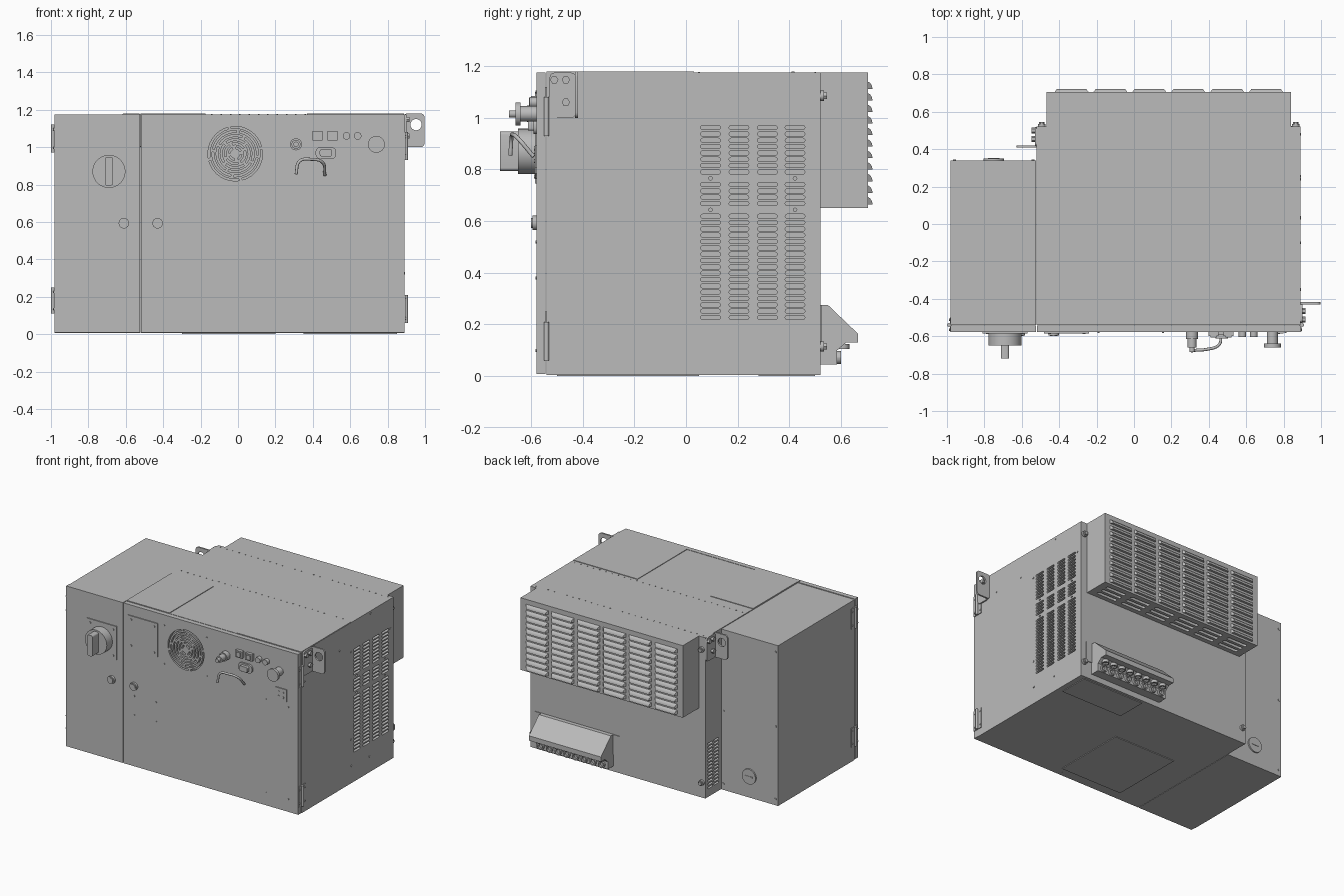
import bpy, bmesh, math
from mathutils import Matrix

cube = bpy.data.objects.get("Cube")
if cube:
    bpy.data.objects.remove(cube, do_unlink=True)

grey = bpy.data.materials.new("cabinet grey")
grey.use_nodes = True
grey.diffuse_color = (0.5, 0.5, 0.5, 1)
grey.node_tree.nodes["Principled BSDF"].inputs["Base Color"].default_value = grey.diffuse_color


# Helpers: every shape is a profile extruded along one axis
def prism(bm, pts, axis, a, b):
    def place(u, v, w):
        return {"x": (w, u, v), "y": (u, w, v), "z": (u, v, w)}[axis]
    lo = [bm.verts.new(place(u, v, a)) for u, v in pts]
    hi = [bm.verts.new(place(u, v, b)) for u, v in pts]
    faces = [bm.faces.new(lo), bm.faces.new(hi)]
    for i in range(len(pts)):
        j = (i + 1) % len(pts)
        faces.append(bm.faces.new((lo[i], lo[j], hi[j], hi[i])))
    bmesh.ops.recalc_face_normals(bm, faces=faces)


def box(bm, x0, x1, y0, y1, z0, z1):
    prism(bm, [(x0, y0), (x1, y0), (x1, y1), (x0, y1)], "z", z0, z1)


def disc(u, v, r, n=24):
    return [(u + r * math.cos(math.tau * i / n), v + r * math.sin(math.tau * i / n)) for i in range(n)]


def rounded(u0, u1, v0, v1, r, n=4):
    pts = []
    corners = [(u1 - r, v1 - r), (u0 + r, v1 - r), (u0 + r, v0 + r), (u1 - r, v0 + r)]
    for k, (cu, cv) in enumerate(corners):
        for i in range(n + 1):
            t = (k + i / n) * math.pi / 2
            pts.append((cu + r * math.cos(t), cv + r * math.sin(t)))
    return pts


def arc(u, v, r0, r1, t0, t1, n=8):
    ts = [t0 + (t1 - t0) * i / n for i in range(n + 1)]
    return ([(u + r1 * math.cos(t), v + r1 * math.sin(t)) for t in ts]
            + [(u + r0 * math.cos(t), v + r0 * math.sin(t)) for t in reversed(ts)])


def finish(name, bm, cutter=None):
    mesh = bpy.data.meshes.new(name)
    bm.to_mesh(mesh)
    bm.free()
    mesh.materials.append(grey)
    obj = bpy.data.objects.new(name, mesh)
    bpy.context.collection.objects.link(obj)
    bpy.ops.object.select_all(action="DESELECT")
    obj.select_set(True)
    bpy.context.view_layer.objects.active = obj
    if cutter:
        tool = finish(name + "_cutter", cutter)
        tool.hide_render = True
        bpy.context.view_layer.objects.active = obj
        mod = obj.modifiers.new("openings", "BOOLEAN")
        mod.operation, mod.solver, mod.object = "DIFFERENCE", "EXACT", tool
        bpy.ops.object.modifier_apply(modifier=mod.name)
        bpy.data.objects.remove(tool, do_unlink=True)
        bpy.ops.object.select_all(action="DESELECT")
        obj.select_set(True)
    bpy.ops.object.shade_smooth_by_angle(angle=math.radians(35))
    return obj


# Main cabinet with side ventilation slots
body, cut = bmesh.new(), bmesh.new()
box(body, -0.52, 0.89, -0.54, 0.52, 0.005, 1.175)
for y in (0.095, 0.205, 0.315, 0.422):
    for i in range(31):
        z = 0.962 - 0.0245 * i
        if i not in (8, 13):
            prism(cut, rounded(y - 0.038, y + 0.038, z - 0.008, z + 0.008, 0.007, 3), "x", 0.87, 0.95)
        elif y in (0.095, 0.422):
            prism(cut, disc(y, z, 0.007, 12), "x", 0.87, 0.95)
for y in (0.395, 0.465):
    for i in range(14):
        z = 0.07 + 0.0245 * i
        prism(cut, rounded(y - 0.027, y + 0.027, z - 0.007, z + 0.007, 0.006, 3), "x", -0.55, -0.5)
finish("main_cabinet", body, cut)

# Shallower side cabinet with round cover at the back
bm = bmesh.new()
box(bm, -0.98, -0.523, -0.54, 0.34, 0.005, 1.172)
finish("side_cabinet", bm)
bm = bmesh.new()
prism(bm, disc(-0.75, 0.16, 0.055, 32), "y", 0.335, 0.35)
box(bm, -0.78, -0.72, 0.35, 0.353, 0.155, 0.165)
finish("rear_round_cover", bm)

# Doors, the wide one with a ring-shaped fan grille
bm = bmesh.new()
box(bm, -0.98, -0.523, -0.578, -0.544, 0.008, 1.175)
finish("side_door", bm)
bm, cut = bmesh.new(), bmesh.new()
box(bm, -0.518, 0.89, -0.578, -0.544, 0.008, 1.175)
for k in range(6):
    r = 0.026 + 0.022 * k
    for q in range(4):
        t = q * math.pi / 2 + k * 0.35
        prism(cut, arc(-0.015, 0.965, r, r + 0.01, t + 0.012 / r, t + math.pi / 2 - 0.003 / r), "y", -0.6, -0.555)
finish("main_door", bm, cut)

# Thin cover plates on the top, bottom and front
bm = bmesh.new()
box(bm, 0.37, 0.888, -0.54, 0.03, 1.17, 1.179)
box(bm, -0.52, -0.175, -0.54, -0.03, 1.17, 1.179)
finish("top_plates", bm)
bm = bmesh.new()
box(bm, 0.35, 0.85, 0.28, 0.5, 0, 0.008)
box(bm, -0.3, 0.2, -0.5, 0.05, 0, 0.008)
finish("bottom_plates", bm)
bm = bmesh.new()
for x0, x1, z0, z1 in ((-0.81, -0.57, 0.745, 0.99), (-0.48, -0.24, 0.855, 1.1), (0.71, 0.8, 0.805, 0.895)):
    box(bm, x0, x1, -0.585, -0.575, z0, z1)
    for x in (x0 + 0.028, x1 - 0.028):
        for z in (z0 + 0.028, z1 - 0.028):
            prism(bm, disc(x, z, 0.008, 12), "y", -0.589, -0.58)
finish("front_plates", bm)

# Rotary main switch
bm = bmesh.new()
prism(bm, disc(-0.69, 0.87, 0.088, 40), "y", -0.65, -0.58)
prism(bm, rounded(-0.712, -0.668, 0.795, 0.947, 0.012), "y", -0.72, -0.645)
finish("rotary_switch", bm)

# Door locks
bm = bmesh.new()
for x in (-0.61, -0.43):
    prism(bm, disc(x, 0.593, 0.028), "y", -0.595, -0.57)
    prism(bm, disc(x, 0.593, 0.02), "y", -0.6, -0.59)
finish("door_locks", bm)

# Controls along the top of the main door
bm = bmesh.new()
for x, z, r, y in ((0.31, 1.015, 0.032, -0.615), (0.31, 1.015, 0.024, -0.66), (0.58, 1.06, 0.02, -0.605),
                   (0.64, 1.06, 0.02, -0.605), (0.74, 1.015, 0.03, -0.64)):
    prism(bm, disc(x, z, r), "y", y, -0.57)
prism(bm, disc(0.74, 1.015, 0.045, 32), "y", -0.66, -0.64)
prism(bm, disc(0.31, 1.015, 0.014), "y", -0.685, -0.65)
for x in (0.425, 0.505):
    box(bm, x - 0.027, x + 0.027, -0.6, -0.57, 1.035, 1.085)
    box(bm, x - 0.016, x + 0.016, -0.608, -0.59, 1.043, 1.077)
prism(bm, rounded(0.415, 0.525, 0.937, 1.0, 0.025), "y", -0.59, -0.57)
prism(bm, rounded(0.437, 0.503, 0.95, 0.988, 0.01), "y", -0.612, -0.58)
finish("control_buttons", bm)

# Hanging cable loop
curve = bpy.data.curves.new("cable_loop", "CURVE")
curve.dimensions, curve.bevel_depth, curve.bevel_resolution = "3D", 0.008, 3
spline = curve.splines.new("BEZIER")
path = [(0.31, -0.68, 0.855), (0.33, -0.675, 0.925), (0.39, -0.67, 0.935), (0.45, -0.65, 0.92), (0.465, -0.59, 0.85)]
spline.bezier_points.add(len(path) - 1)
for p, co in zip(spline.bezier_points, path):
    p.co, p.handle_left_type, p.handle_right_type = co, "AUTO", "AUTO"
curve.use_fill_caps = True
curve.materials.append(grey)
bpy.context.collection.objects.link(bpy.data.objects.new("cable_loop", curve))

# Hinges on both outer edges
bm = bmesh.new()
for x, side, spans in ((0.89, 1, ((0.06, 0.21), (0.93, 1.08))), (-0.98, -1, ((0.11, 0.25), (0.97, 1.12)))):
    for z0, z1 in spans:
        box(bm, *sorted((x - side * 0.005, x + side * 0.005)), -0.575, -0.5, z0, z1)
        prism(bm, disc(x + side * 0.009, -0.54, 0.01, 12), "z", z0, z1)
        for y in (-0.565, -0.512):
            for z in (z0 + 0.025, z1 - 0.025):
                prism(bm, disc(y, z, 0.006, 8), "x", x, x + side * 0.009)
finish("hinges", bm)

# Lifting lugs on two opposite corners
half_turn = Matrix.Translation((0.185, -0.005, 0)) @ Matrix.Rotation(math.pi, 4, "Z") @ Matrix.Translation((-0.185, 0.005, 0))
for name in ("front_lug", "rear_lug"):
    bm, cut = bmesh.new(), bmesh.new()
    prism(bm, rounded(0.885, 0.997, 1.0, 1.18, 0.02), "y", -0.43, -0.418)
    prism(cut, disc(0.952, 1.12, 0.03), "y", -0.5, -0.35)
    flange = bmesh.new()
    prism(flange, rounded(-0.528, -0.425, 1.0, 1.175, 0.02), "x", 0.885, 0.9)
    for y, z in ((-0.51, 1.147), (-0.465, 1.147), (-0.465, 1.06)):
        prism(flange, disc(y, z, 0.016, 6), "x", 0.9, 0.918)
    lug, plate = finish(name, bm, cut), finish(name + "_flange", flange)
    if name == "rear_lug":
        for obj in (lug, plate):
            obj.data.transform(half_turn)

# Rear air box with louvres and underside slots
bm, cut = bmesh.new(), bmesh.new()
box(bm, -0.468, 0.84, 0.515, 0.705, 0.65, 1.175)
columns = [-0.334 + 0.208 * i for i in range(6)]
for x in columns:
    for y in (0.565, 0.61, 0.655):
        prism(cut, rounded(x - 0.08, x + 0.08, y - 0.012, y + 0.012, 0.01), "z", 0.6, 0.68)
finish("air_box", bm, cut)
bm = bmesh.new()
for x in columns:
    for i in range(11):
        z = 1.112 - 0.0447 * i
        first = len(bm.verts)
        prism(bm, [(0.7, z), (0.722, z), (0.72, z + 0.012), (0.713, z + 0.023), (0.7, z + 0.031)], "x", x - 0.095, x + 0.095)
        bm.verts.ensure_lookup_table()
        for v in bm.verts[first:]:
            v.co.x += (x - v.co.x) * max(0, v.co.y - 0.7) * 8
finish("louvres", bm)

# Rear cable entry hood with round sockets beneath
bm = bmesh.new()
prism(bm, [(0.515, 0.275), (0.55, 0.275), (0.665, 0.165), (0.665, 0.13), (0.62, 0.13),
           (0.585, 0.1), (0.585, 0.045), (0.515, 0.045)], "x", 0.22, 0.8)
box(bm, 0.17, 0.85, 0.515, 0.525, 0.13, 0.275)
finish("cable_hood", bm)
bm = bmesh.new()
for i in range(8):
    x = 0.265 + 0.07 * i
    prism(bm, arc(x, 0.072, 0.016, 0.025, 0, math.tau, 20), "y", 0.58, 0.6)
    prism(bm, arc(x, 0.607, 0.016, 0.025, 0, math.tau, 20), "z", 0.105, 0.125)
finish("cable_sockets", bm)

# Rear corner bolts
bm = bmesh.new()
for x in (-0.493, 0.865):
    for z in (0.115, 1.085):
        prism(bm, disc(x, z, 0.02), "y", 0.515, 0.535)
        prism(bm, disc(x, z, 0.014, 6), "y", 0.535, 0.546)
finish("rear_bolts", bm)

# Small screws and rivets
bm = bmesh.new()
for x, z in ((-0.43, 0.38), (-0.255, 0.38), (-0.43, 0.52), (-0.255, 0.52), (0.63, 0.1), (0.81, 0.1), (0.63, 0.78),
             (0.81, 0.77), (-0.19, 0.82), (0.155, 0.82), (-0.19, 1.1), (0.155, 1.1)):
    prism(bm, disc(x, z, 0.006, 8), "y", -0.582, -0.575)
for y, z in ((0.03, 0.96), (0.48, 0.96), (0.03, 0.325), (0.035, 0.13), (0.24, 0.12), (0.255, 1.155), (-0.1, 1.02), (-0.35, 1.02)):
    prism(bm, disc(y, z, 0.007, 8), "x", 0.885, 0.894)
for i in range(28):
    for y in (0.05, 0.5):
        prism(bm, disc(-0.49 + 0.05 * i, y, 0.004, 6), "z", 1.17, 1.178)
for z in (0.05, 0.58, 1.12):
    for x in (-0.96, -0.54):
        prism(bm, disc(x, z, 0.008, 8), "y", 0.335, 0.344)
finish("screws", bm)
